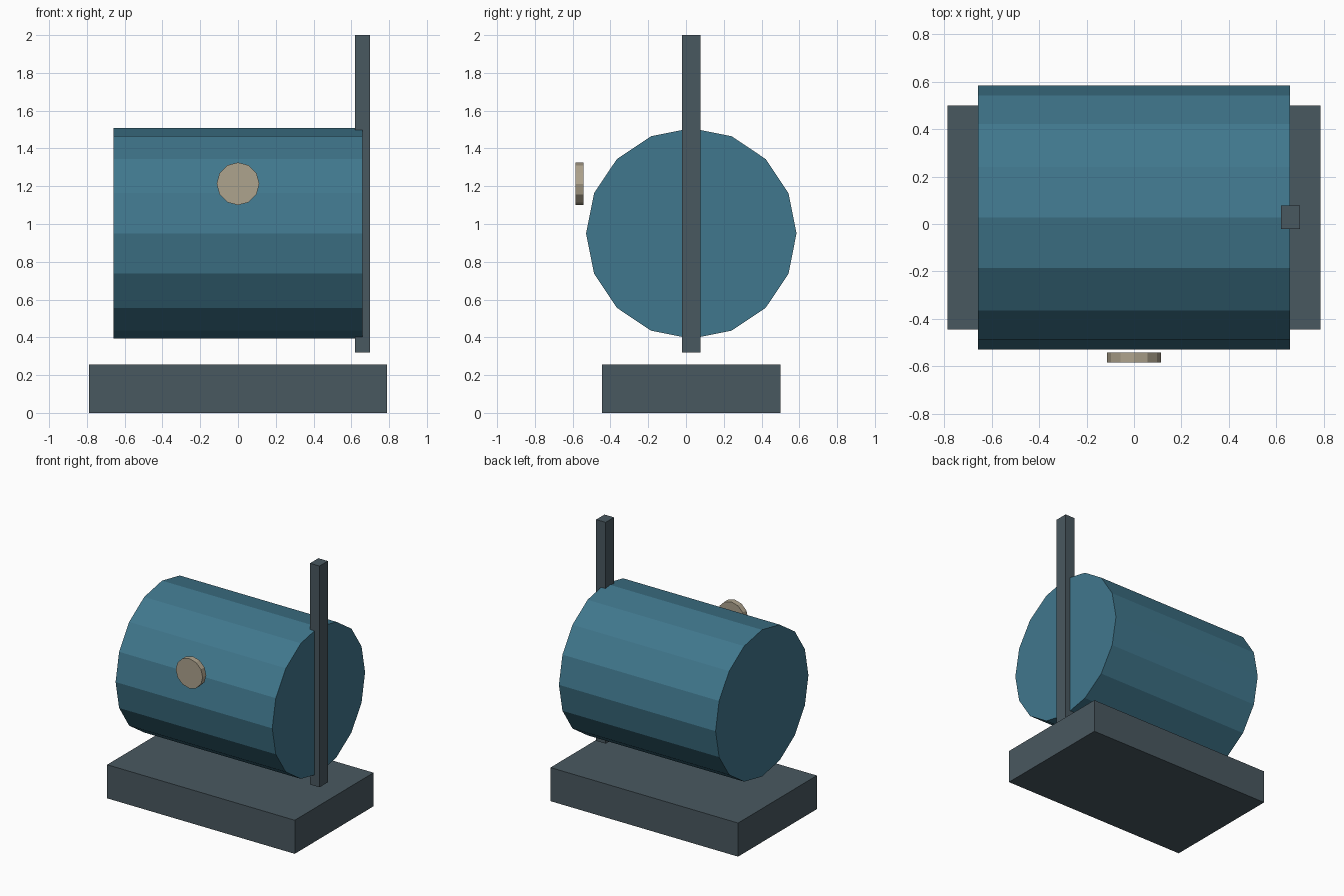
import bpy, math
from mathutils import Matrix, Vector

if "Cube" in bpy.data.objects:
    bpy.data.objects.remove(bpy.data.objects["Cube"])


def material(name, r, g, b):
    lin = [((c / 255 + 0.055) / 1.055) ** 2.4 for c in (r, g, b)]
    m = bpy.data.materials.new(name)
    m.diffuse_color = (*lin, 1)
    m.use_nodes = True
    m.node_tree.nodes["Principled BSDF"].inputs["Base Color"].default_value = m.diffuse_color
    return m


BLUE = material("tank blue", 64, 119, 141)
GREY = material("slate grey", 73, 88, 96)
BEIGE = material("beige", 174, 163, 141)
CY = 0.028  # depth axis shared by the main parts


def finish(name, mat, transform):
    ob = bpy.context.object
    ob.name = name
    ob.data.transform(transform)
    ob.data.materials.append(mat)


def box(name, mat, size, centre):
    bpy.ops.mesh.primitive_cube_add(size=1, location=centre)
    finish(name, mat, Matrix.Diagonal((*size, 1)))


def drum(name, mat, sides, radius, length, centre, axis):
    bpy.ops.mesh.primitive_cylinder_add(vertices=sides, radius=radius, depth=length, location=centre)
    finish(name, mat, Vector((0, 0, 1)).rotation_difference(Vector(axis)).to_matrix().to_4x4())


# Slab under the tank
box("base", GREY, (1.576, 0.945, 0.255), (0, CY, 0.1275))
# Horizontal faceted tank
drum("tank", BLUE, 16, 0.557, 1.316, (0, CY, 0.95), (1, 0, 0))
# Upright post at the right end
box("post", GREY, (0.08, 0.1, 1.68), (0.66, CY, 1.16))
# Round dial floating in front of the tank
drum("dial", BEIGE, 12, 0.113, 0.043, (0, -0.5635, 1.213), (0, 1, 0))
